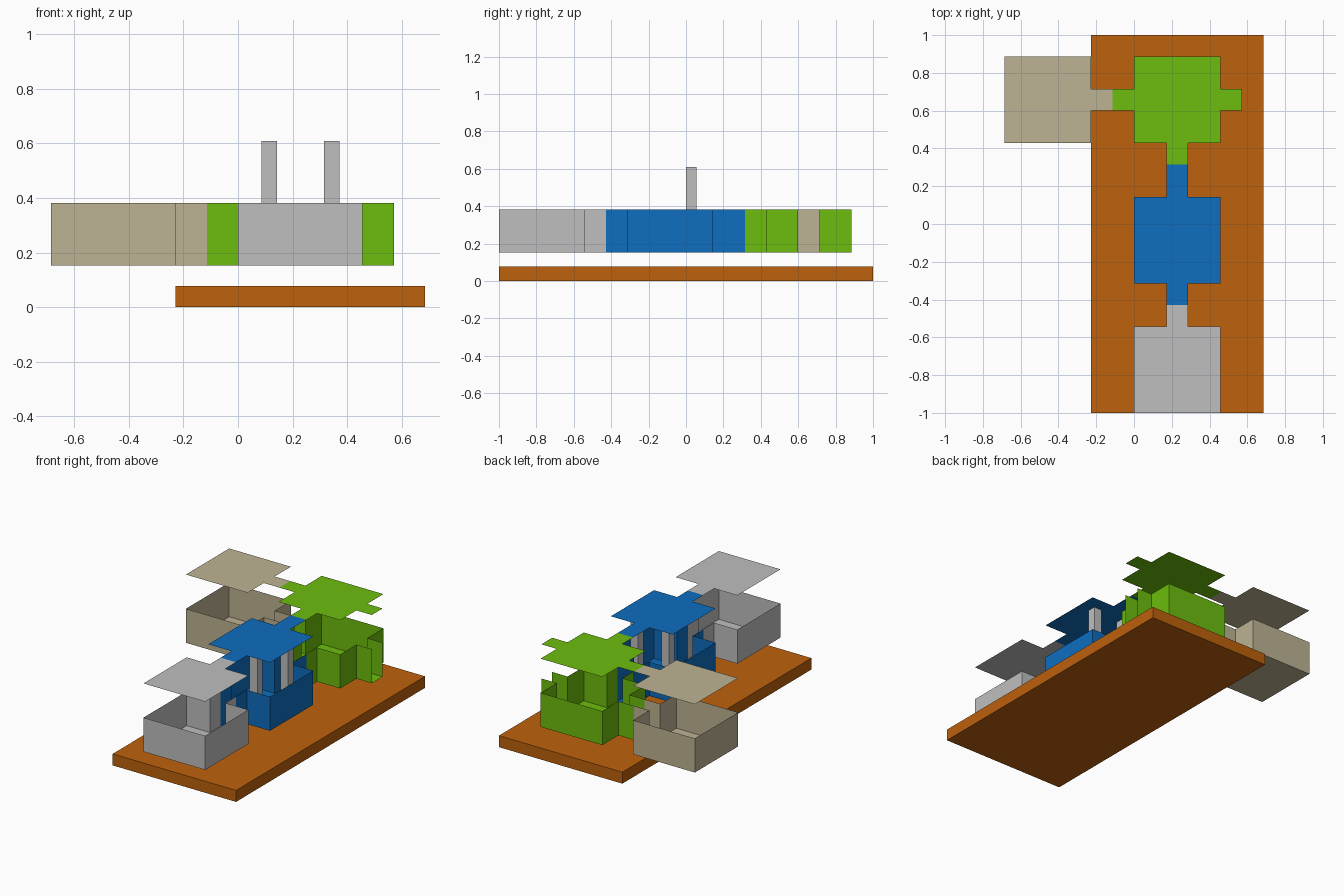
import bpy
import bmesh
from mathutils import Matrix, Vector

cube = bpy.data.objects.get("Cube")
if cube:
    bpy.data.objects.remove(cube, do_unlink=True)

U = 2 / 17.5              # plan module
ROOM = 4 * U              # room side
FLOOR, WALL_TOP, CEILING = 0.153, 0.381, 0.61


def material(name, rgb):
    """Flat material from 8-bit sRGB, stored as linear."""
    lin = [((c / 255 + 0.055) / 1.055) ** 2.4 for c in rgb] + [1]
    mat = bpy.data.materials.new(name)
    mat.use_nodes = True
    mat.diffuse_color = lin
    mat.node_tree.nodes["Principled BSDF"].inputs["Base Color"].default_value = lin
    return mat


orange = material("orange", (189, 97, 12))
green = material("green", (108, 189, 14))
blue = material("blue", (14, 109, 191))
grey = material("grey", (191, 191, 191))
beige = material("beige", (189, 179, 147))


def finish(name, bm, mat):
    mesh = bpy.data.meshes.new(name)
    bm.to_mesh(mesh)
    bm.free()
    mesh.materials.append(mat)
    obj = bpy.data.objects.new(name, mesh)
    bpy.context.collection.objects.link(obj)
    return obj


def box(name, lo, hi, mat):
    lo, hi = Vector(lo), Vector(hi)
    bm = bmesh.new()
    bmesh.ops.create_cube(bm, size=1)
    bmesh.ops.scale(bm, vec=hi - lo, verts=bm.verts)
    bmesh.ops.translate(bm, vec=(lo + hi) / 2, verts=bm.verts)
    return finish(name, bm, mat)


def outline(x, y, passages):
    """Room outline, counter-clockwise, as (point, is_open_mouth_edge_start)."""
    centre = Vector((x + ROOM / 2, y + ROOM / 2))
    h, w = ROOM / 2, U / 2
    points = []
    for i, side in enumerate(("front", "right", "back", "left")):
        turn = Matrix.Rotation(i * 1.5707963, 2)
        local = [(-h, -h, False)]
        if side in passages:
            d = h + passages[side]
            local += [(-w, -h, False), (-w, -d, True), (w, -d, False), (w, -h, False)]
        points += [(centre + turn @ Vector((px, py)), mouth) for px, py, mouth in local]
    return points


def room(name, x, y, passages, mat):
    plan = outline(x, y, passages)

    # Thin walls and floor, with open passage mouths
    bm = bmesh.new()
    low = [bm.verts.new((*p, FLOOR)) for p, _ in plan]
    top = [bm.verts.new((*p, WALL_TOP)) for p, _ in plan]
    bm.faces.new(low)
    for i, (_, mouth) in enumerate(plan):
        j = (i + 1) % len(plan)
        if not mouth:
            bm.faces.new((low[i], low[j], top[j], top[i]))
    finish(name + "_walls_and_floor", bm, mat)

    # Raised ceiling sheet
    bm = bmesh.new()
    bm.faces.new([bm.verts.new((*p, CEILING)) for p, _ in plan])
    finish(name + "_ceiling", bm, mat)


# Ground slab
box("ground_slab", (-2 * U, -1, 0), (6 * U, 1, 0.077), orange)

# Rooms joined by passages
room("front_room", 0, -1, {"back": U}, grey)
room("middle_room", 0, -1 + 6 * U, {"front": U, "back": 1.5 * U}, blue)
room("back_room", 0, 1 - 5 * U, {"front": U, "left": U, "right": U}, green)
room("side_room", -6 * U, 1 - 5 * U, {"right": U}, beige)

# Pillars in the middle room
for name, px in (("right_pillar", 0.75 * U), ("left_pillar", 2.75 * U)):
    box(name, (px, 0, FLOOR), (px + U / 2, U / 2, CEILING - 0.001), grey)
